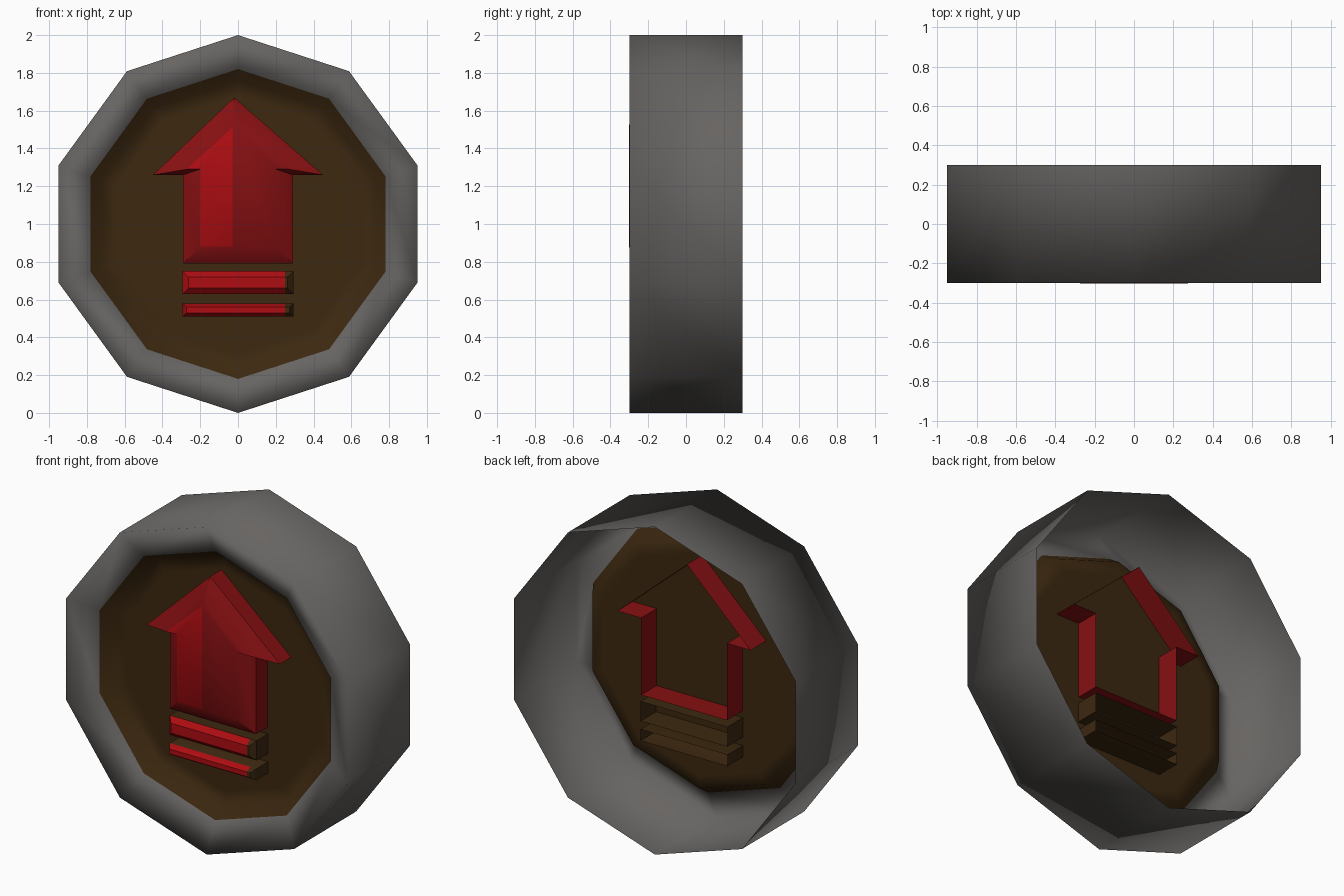
import bpy, bmesh, math

if "Cube" in bpy.data.objects:
    bpy.data.objects.remove(bpy.data.objects["Cube"])


def material(name, r, g, b):
    m = bpy.data.materials.new(name)
    m.diffuse_color = (r, g, b, 1)
    m.use_nodes = True
    m.node_tree.nodes["Principled BSDF"].inputs["Base Color"].default_value = m.diffuse_color
    return m


GREY = material("stone grey", 0.135, 0.128, 0.122)
BROWN = material("dark brown", 0.045, 0.021, 0.005)
RED = material("red", 0.24, 0.005, 0.006)
BRIGHT = material("bright red", 0.42, 0.004, 0.006)


def loft(name, rings, mats, strips, smooth, split_x=None, rule=None):
    """Join (outline, y) rings from back to front, capping only the front.
    strips gives a material per wall strip, then one for the cap."""
    bm = bmesh.new()
    loops = [[bm.verts.new((x, y, z)) for x, z in pts] for pts, y in rings]
    n = len(loops[0])
    for s, (a, b) in enumerate(zip(loops, loops[1:])):
        for i in range(n):
            j = (i + 1) % n
            bm.faces.new((a[i], a[j], b[j], b[i])).material_index = strips[s]
    bm.faces.new(loops[-1]).material_index = strips[-1]
    if split_x is not None:  # cut a colour border across the front
        bmesh.ops.bisect_plane(bm, geom=bm.verts[:] + bm.edges[:] + bm.faces[:],
                               plane_co=(split_x, 0, 0), plane_no=(1, 0, 0))
    if rule:
        for f in bm.faces:
            k = rule(f.calc_center_median(), f.normal)
            if k is not None:
                f.material_index = k
    me = bpy.data.meshes.new(name)
    bm.to_mesh(me)
    bm.free()
    for m in mats:
        me.materials.append(m)
    ob = bpy.data.objects.new(name, me)
    bpy.context.collection.objects.link(ob)
    bpy.context.view_layer.objects.active = ob
    ob.select_set(True)
    bpy.ops.object.shade_smooth_by_angle(angle=math.radians(smooth))
    ob.select_set(False)
    return ob


def decagon(r):
    return [(r * math.sin(-math.tau * i / 10), 1 + r * math.cos(math.tau * i / 10))
            for i in range(10)]


def arrow(stem, wing, bottom, shoulder, tip):
    return [(-stem, bottom), (stem, bottom), (stem, shoulder), (wing, shoulder),
            (-0.02, tip), (-wing, shoulder), (-stem, shoulder)]


def rect(x, z0, z1):
    return [(-x, z0), (x, z0), (x, z1), (-x, z1)]


# Ten-sided shell, open at the back, with a sloped rim and a sunken brown plate
loft("shell", [(decagon(1), 0.3), (decagon(1), -0.3), (decagon(0.82), -0.22),
               (decagon(0.76), -0.13), (decagon(0.68), -0.13)],
     [GREY, BROWN], [0, 0, 1, 1, 1], 180)

# Arrow tube passing through the plate, with a raised front and a bright patch
outer = arrow(0.29, 0.45, 0.79, 1.26, 1.67)
inner = arrow(0.20, 0.27, 0.88, 1.29, 1.52)
loft("arrow", [(outer, 0.02), (outer, -0.24), (inner, -0.303)],
     [RED, BRIGHT], [0, 0, 0], 35, split_x=-0.03,
     rule=lambda c, n: 1 if c.y < -0.295 and c.x < -0.03 else None)

# Two bars below the arrow: brown tubes with red fronts and brown right ends
for name, z0, z1, inset in (("upper_bar", 0.63, 0.75, 0.03),
                            ("lower_bar", 0.51, 0.58, 0.02)):
    o = rect(0.293, z0, z1)
    loft(name, [(o, 0.02), (o, -0.24), (rect(0.293 - inset, z0 + inset, z1 - inset), -0.27)],
         [BROWN, BRIGHT], [0, 1, 1], 35, split_x=0.25,
         rule=lambda c, n: 0 if c.x > 0.25 else None)
